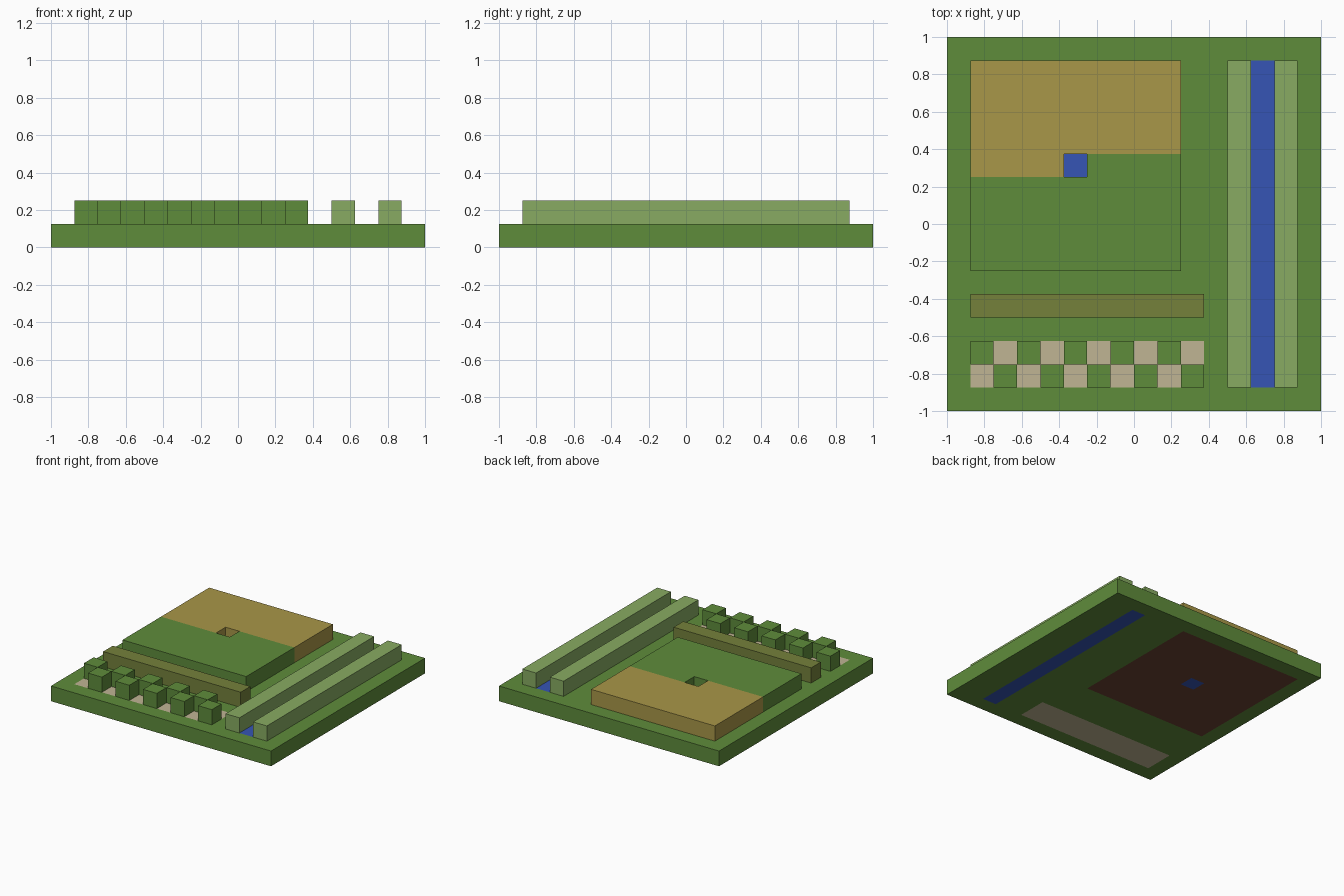
import bpy
import bmesh

if "Cube" in bpy.data.objects:
    bpy.data.objects.remove(bpy.data.objects["Cube"], do_unlink=True)

U = 0.125  # side of one grid cell; all plans below are in cells


def linear(c):
    c /= 255
    return c / 12.92 if c <= 0.04045 else ((c + 0.055) / 1.055) ** 2.4


def material(name, *rgb):
    mat = bpy.data.materials.new(name)
    colour = [linear(c) for c in rgb] + [1.0]
    mat.use_nodes = True
    mat.diffuse_color = colour
    mat.node_tree.nodes["Principled BSDF"].inputs["Base Color"].default_value = colour
    return mat


grass = material("grass green", 95, 140, 59)
pale = material("pale green", 136, 171, 98)
water = material("water blue", 54, 85, 181)
straw = material("straw tan", 169, 151, 72)
olive = material("olive", 117, 129, 59)
sand = material("path beige", 192, 181, 148)
soil = material("soil brown", 108, 67, 50)


def finish(name, bm, mats):
    bmesh.ops.recalc_face_normals(bm, faces=bm.faces)
    mesh = bpy.data.meshes.new(name)
    bm.to_mesh(mesh)
    bm.free()
    for mat in mats:
        mesh.materials.append(mat)
    obj = bpy.data.objects.new(name, mesh)
    bpy.context.collection.objects.link(obj)
    return obj


def prism(name, plan, mat, level=1):
    """Raise a plan outline by one cell."""
    bm = bmesh.new()
    face = bm.faces.new([bm.verts.new((x * U, y * U, level * U)) for x, y in plan])
    raised = bmesh.ops.extrude_face_region(bm, geom=[face])["geom"]
    verts = [v for v in raised if isinstance(v, bmesh.types.BMVert)]
    bmesh.ops.translate(bm, verts=verts, vec=(0, 0, U))
    return finish(name, bm, [mat])


def rect(x0, x1, y0, y1):
    return [(x0, y0), (x1, y0), (x1, y1), (x0, y1)]


# Ground slab, cut along the edges of its coloured patches
patches = [  # x0, x1, y0, y1, material slot; later ones win
    (-7, 2, -2, 7, 1),   # soil under the field
    (-3, -2, 2, 3, 2),   # pond
    (5, 6, -7, 7, 2),    # canal
    (-7, 3, -7, -5, 3),  # path
]
bm = bmesh.new()
bmesh.ops.create_cube(bm, size=1)
bmesh.ops.scale(bm, verts=bm.verts, vec=(2, 2, U))
bmesh.ops.translate(bm, verts=bm.verts, vec=(0, 0, U / 2))
for axis in (0, 1):
    normal = (1 - axis, axis, 0)
    for cut in {p[2 * axis + side] for p in patches for side in (0, 1)}:
        bmesh.ops.bisect_plane(bm, geom=bm.verts[:] + bm.edges[:] + bm.faces[:],
                               plane_co=[n * cut * U for n in normal], plane_no=normal)
for face in bm.faces:
    centre = face.calc_center_median() / U
    for x0, x1, y0, y1, slot in patches:
        if x0 < centre.x < x1 and y0 < centre.y < y1:
            face.material_index = slot
finish("ground", bm, [grass, soil, water, sand])

# Field in two crops, with the pond cell left open between them
prism("straw_field", [(-7, 2), (-3, 2), (-3, 3), (2, 3), (2, 7), (-7, 7)], straw)
prism("green_field", [(-7, -2), (2, -2), (2, 3), (-2, 3), (-2, 2), (-7, 2)], grass)

# Hedge between field and path
prism("olive_hedge", rect(-7, 3, -4, -3), olive)

# Canal banks
for side, x in (("right", 4), ("left", 6)):
    prism(f"canal_bank_{side}", rect(x, x + 1, -7, 7), pale)

# Bushes on the path in a checkerboard
for i, x in enumerate(range(-7, 3)):
    y = -6 if i % 2 == 0 else -7
    prism(f"bush_{i + 1}", rect(x, x + 1, y, y + 1), grass)
